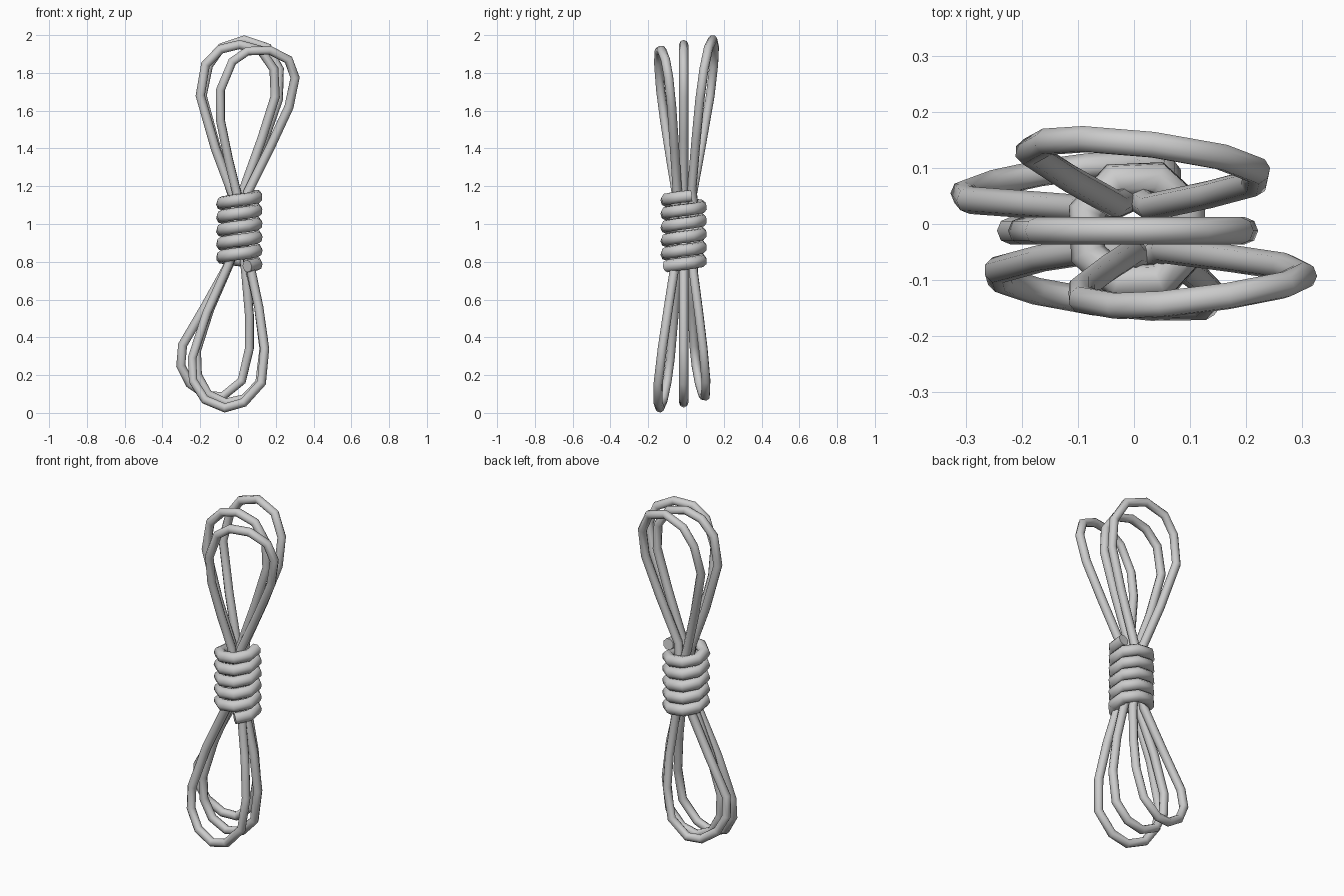
import bpy
from math import cos, sin, radians


def rope(name, pts, radius):
    """Eight-sided tube along a path, turned into a smooth-shaded mesh."""
    cu = bpy.data.curves.new(name, 'CURVE')
    cu.dimensions = '3D'
    cu.bevel_depth = radius
    cu.bevel_resolution = 2
    cu.use_fill_caps = True
    cu.twist_mode = 'MINIMUM'
    sp = cu.splines.new('POLY')
    sp.points.add(len(pts) - 1)
    for p, co in zip(sp.points, pts):
        p.co = (*co, 1)
    ob = bpy.data.objects.new(name, cu)
    bpy.context.collection.objects.link(ob)
    bpy.ops.object.select_all(action='DESELECT')
    ob.select_set(True)
    bpy.context.view_layer.objects.active = ob
    bpy.ops.object.convert(target='MESH')
    bpy.ops.object.shade_smooth_by_angle(angle=radians(60))
    return ob


def loop(name, xz, z0, y0, lean, yaw):
    """Teardrop loop drawn in x, z; leaned out from the wrap and yawed in y."""
    rope(name, [(x, y0 + lean * abs(z - z0) + yaw * x, z) for x, z in xz], 0.0245)


# upper loops
loop("upper_loop_front",
     [(0.02, 1.0), (-0.005, 1.16), (-0.05, 1.34), (-0.093, 1.55), (-0.093, 1.71), (-0.03, 1.86),
      (0.05, 1.915), (0.167, 1.92), (0.267, 1.87), (0.302, 1.775), (0.27, 1.62),
      (0.17, 1.405), (0.053, 1.17), (0.02, 1.0)], 1.15, -0.05, -0.13, 0.13)
loop("upper_loop_middle",
     [(0.0, 1.0), (-0.03, 1.16), (-0.12, 1.40), (-0.2, 1.68), (-0.172, 1.845), (-0.093, 1.925),
      (0.008, 1.95), (0.12, 1.92), (0.19, 1.82), (0.197, 1.675), (0.125, 1.447),
      (0.025, 1.17), (0.0, 1.0)], 1.15, -0.012, 0, 0)
loop("upper_loop_back",
     [(0.0, 1.0), (-0.034, 1.16), (-0.114, 1.405), (-0.188, 1.68), (-0.155, 1.84), (-0.087, 1.935),
      (0.034, 1.976), (0.156, 1.935), (0.219, 1.82), (0.214, 1.66), (0.135, 1.437),
      (0.03, 1.18), (0.0, 1.0)], 1.15, 0.03, 0.14, -0.13)

# lower loops
loop("lower_loop_front",
     [(0.02, 0.93), (0.07, 0.75), (0.11, 0.56), (0.141, 0.34), (0.125, 0.16), (0.03, 0.055),
      (-0.07, 0.026), (-0.175, 0.07), (-0.238, 0.17), (-0.243, 0.29), (-0.165, 0.53),
      (-0.05, 0.785), (0.0, 0.93)], 0.78, -0.05, -0.13, -0.13)
loop("lower_loop_middle",
     [(0.02, 0.93), (0.065, 0.75), (0.11, 0.56), (0.138, 0.34), (0.115, 0.16), (0.035, 0.075),
      (-0.065, 0.053), (-0.16, 0.1), (-0.215, 0.2), (-0.22, 0.33), (-0.15, 0.55),
      (-0.048, 0.785), (0.0, 0.93)], 0.78, -0.012, 0, 0)
loop("lower_loop_back",
     [(0.02, 0.93), (0.04, 0.75), (0.06, 0.52), (0.06, 0.34), (0.02, 0.17), (-0.08, 0.088),
      (-0.165, 0.092), (-0.255, 0.155), (-0.303, 0.25), (-0.293, 0.36), (-0.175, 0.56),
      (-0.05, 0.785), (0.0, 0.93)], 0.78, 0.03, 0.12, 0.13)

# wrap coiled around the middle, eight corners per turn
pitch, start, steps = 0.071, -65, 42
wrap = []
for i in range(steps + 1):
    a = radians(start + 45 * i)
    wrap.append((0.007 + 0.098 * cos(a), -0.012 + 0.098 * sin(a), 0.777 + pitch * i / 8))
rope("centre_wrap", wrap, 0.033)
